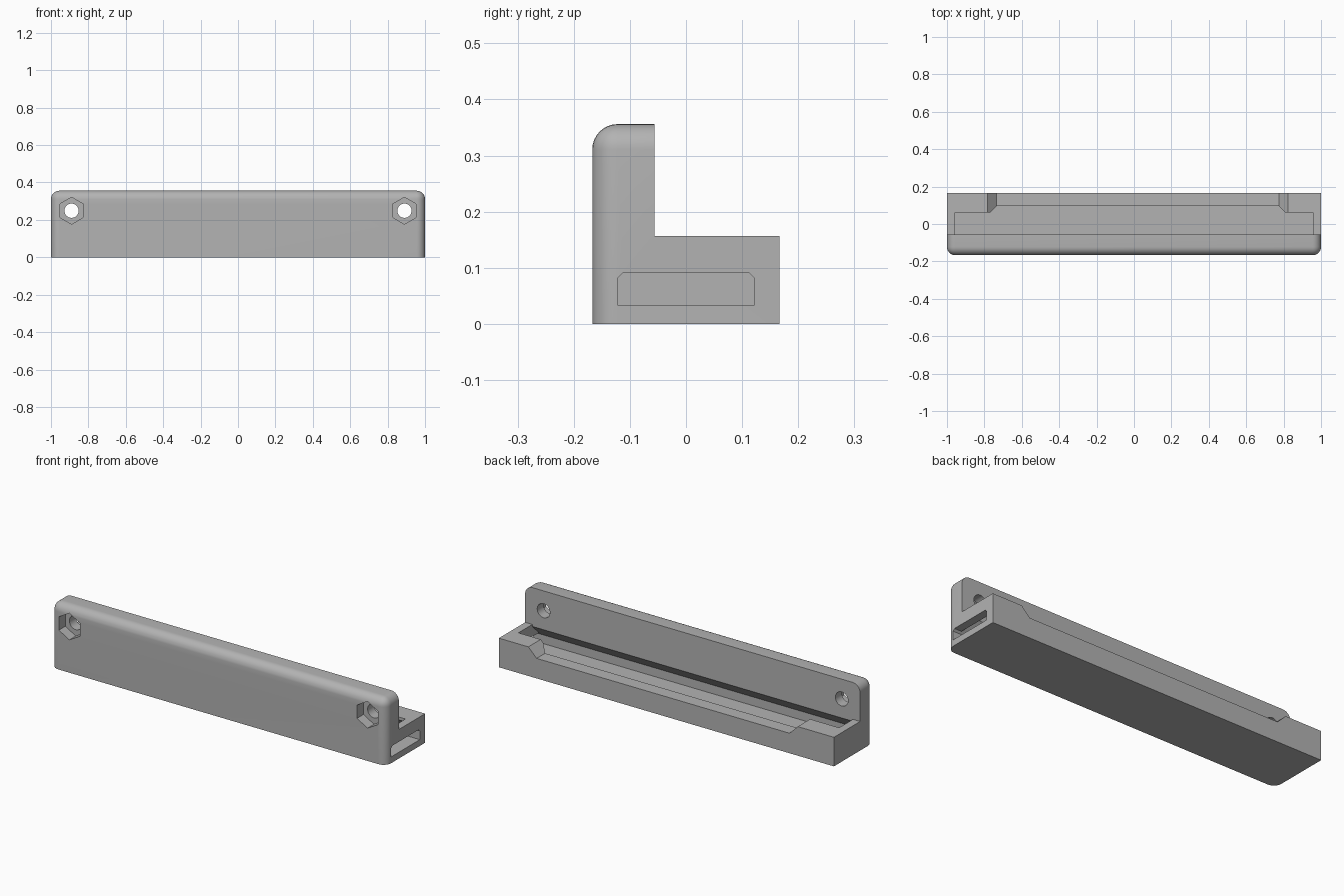
import bpy, bmesh
from math import pi, sin, cos, radians

if "Cube" in bpy.data.objects:
    bpy.data.objects.remove(bpy.data.objects["Cube"])

HALF, FRONT, BACK = 1.0, -0.167, 0.167
WALL_Y, LEDGE_Z, TOP_Z = -0.0565, 0.157, 0.356
ROUND = 0.045

grey = bpy.data.materials.new("light grey plastic")
grey.use_nodes = True
colour = (0.45, 0.45, 0.45, 1)
grey.diffuse_color = colour
grey.node_tree.nodes["Principled BSDF"].inputs["Base Color"].default_value = colour


def prism(name, points, axis, lo, hi):
    """Extrude a 2D outline along x (points are y, z) or y (points are x, z)."""
    def place(p, d):
        return (d, p[0], p[1]) if axis == "x" else (p[0], d, p[1])
    bm = bmesh.new()
    face = bm.faces.new([bm.verts.new(place(p, lo)) for p in points])
    grown = bmesh.ops.extrude_face_region(bm, geom=[face])["geom"]
    for v in grown:
        if isinstance(v, bmesh.types.BMVert):
            v.co[0 if axis == "x" else 1] = hi
    bmesh.ops.recalc_face_normals(bm, faces=bm.faces)
    mesh = bpy.data.meshes.new(name)
    bm.to_mesh(mesh)
    bm.free()
    mesh.materials.append(grey)
    obj = bpy.data.objects.new(name, mesh)
    bpy.context.collection.objects.link(obj)
    return obj


def ring(x, z, radius, sides):
    turn = 2 * pi / sides
    return [(x + radius * sin(i * turn), z + radius * cos(i * turn)) for i in range(sides)]


# L-shaped body
body = prism("bracket_body", [(FRONT, 0), (BACK, 0), (BACK, LEDGE_Z), (WALL_Y, LEDGE_Z),
                              (WALL_Y, TOP_Z), (FRONT, TOP_Z)], "x", -HALF, HALF)

# Rounded front uprights, top front edge and top end edges
bm = bmesh.new()
bm.from_mesh(body.data)


def is_rounded(edge):
    a, b = (v.co for v in edge.verts)
    at_front = abs(a.y - FRONT) < 1e-4 and abs(b.y - FRONT) < 1e-4
    at_top = abs(a.z - TOP_Z) < 1e-4 and abs(b.z - TOP_Z) < 1e-4
    at_end = abs(a.x - b.x) < 1e-4
    return (at_front + at_top + at_end) == 2


bmesh.ops.bevel(bm, geom=[e for e in bm.edges if is_rounded(e)], offset=ROUND,
                segments=8, profile=0.5, affect="EDGES", clamp_overlap=True)
bm.to_mesh(body.data)
bm.free()

# Dovetail channel under the ledge, open upwards
SIDE, FLOOR, SHOULDER, MOUTH = 0.122, 0.034, 0.081, 0.0615
cutters = [prism("channel_cutter", [
    (-SIDE, FLOOR), (SIDE, FLOOR), (SIDE, SHOULDER), (MOUTH, SHOULDER + SIDE - MOUTH),
    (MOUTH, 0.2), (WALL_Y, 0.2), (WALL_Y, SHOULDER + SIDE + WALL_Y), (-SIDE, SHOULDER)],
    "x", -0.957, 0.957)]

# Low slot through the left end
cutters.append(prism("end_slot_cutter", [
    (-SIDE, FLOOR), (SIDE, FLOOR), (SIDE, SHOULDER), (SIDE - 0.01, SHOULDER + 0.01),
    (0.01 - SIDE, SHOULDER + 0.01), (-SIDE, SHOULDER)], "x", 0.9, 1.1))

# Shallow notch with sloping ends in the back rim
cutters.append(prism("rim_notch_cutter", [
    (-0.735, 0.108), (0.775, 0.108), (0.867, 0.2), (-0.827, 0.2)], "y", 0.0, 0.25))

# Screw holes with hexagonal nut pockets
for x in (-0.89, 0.89):
    cutters.append(prism("nut_pocket_cutter", ring(x, 0.249, 0.072, 6), "y", -0.25, FRONT + 0.055))
    cutters.append(prism("screw_hole_cutter", ring(x, 0.249, 0.038, 32), "y", -0.3, 0.02))

for cutter in cutters:
    cutter.hide_render = True
    mod = body.modifiers.new(cutter.name, "BOOLEAN")
    mod.operation, mod.solver, mod.object = "DIFFERENCE", "EXACT", cutter

# Bake the cuts and drop the cutters
bpy.context.view_layer.update()
finished = bpy.data.meshes.new_from_object(body.evaluated_get(bpy.context.evaluated_depsgraph_get()))
body.modifiers.clear()
body.data = finished
for cutter in cutters:
    bpy.data.objects.remove(cutter)

for obj in bpy.context.selected_objects:
    obj.select_set(False)
body.select_set(True)
bpy.context.view_layer.objects.active = body
bpy.ops.object.shade_smooth_by_angle(angle=radians(30))
